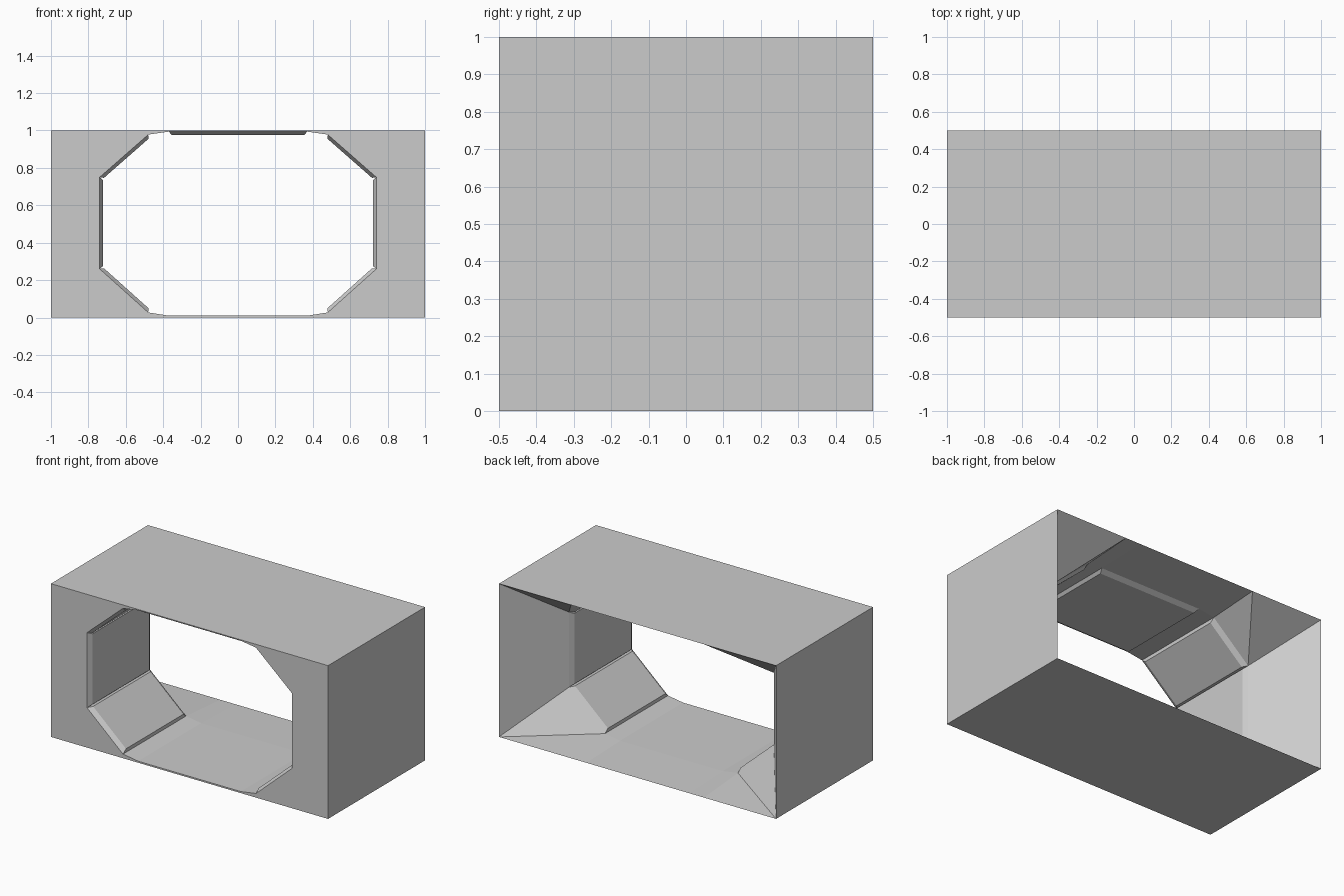
import bpy, bmesh
from mathutils import Vector

if "Cube" in bpy.data.objects:
    bpy.data.objects.remove(bpy.data.objects["Cube"])

FRONT, MID, BACK = -0.5, 0.15, 0.5
# Right half of the tunnel cross-section (x, z), floor centre to ceiling centre
PROFILE = [(0, .01), (.37, .01), (.48, .027), (.74, .26),
           (.74, .75), (.48, .978), (.37, .994), (0, .994)]


def make_object(name, faces):
    """Build the right half from faces given as point lists, mirror it in x."""
    bm = bmesh.new()
    for pts in faces:
        bm.faces.new([bm.verts.new(p) for p in pts])
    bmesh.ops.remove_doubles(bm, verts=bm.verts, dist=1e-5)
    bmesh.ops.recalc_face_normals(bm, faces=bm.faces)
    mesh = bpy.data.meshes.new(name)
    bm.to_mesh(mesh)
    bm.free()
    ob = bpy.data.objects.new(name, mesh)
    bpy.context.collection.objects.link(ob)
    mod = ob.modifiers.new("mirror", 'MIRROR')
    mod.use_clip = True
    return ob


def ring(y):
    return [(x, y, z) for x, z in PROFILE]


# Outer block: bottom, side, top and the front face with its opening
f, m = ring(FRONT), ring(MID)
rect = [(0, 0), (1, 0), (1, 1), (0, 1)]
shell = [[(*a[:1], FRONT, a[1]), (*b[:1], FRONT, b[1]),
          (*b[:1], BACK, b[1]), (*a[:1], BACK, a[1])]
         for a, b in zip(rect, rect[1:])]
shell.append([(x, FRONT, z) for x, z in rect] + f[::-1])

# Straight tunnel
shell += [[f[i], f[i + 1], m[i + 1], m[i]] for i in range(len(f) - 1)]

# Flare from the tunnel to the rectangular back opening
low, high = (1, BACK, 0), (1, BACK, 1)
b0, b1, b2 = [(x, BACK, 0) for x in (0, .37, .48)]
t0, t1, t2 = [(x, BACK, 1) for x in (0, .37, .48)]
shell += [[m[0], m[1], b1, b0], [m[1], m[2], b2, b1], [m[2], low, b2],
          [m[2], m[3], low], [m[3], m[4], high, low],
          [m[4], t2, high], [m[4], m[5], t2],
          [m[5], m[6], t1, t2], [m[6], m[7], t0, t1]]
make_object("corridor_shell", shell)


def panel(name, i, inset_a=.015, inset_b=.015, rise=.018, inset_y=.03):
    """Raised panel with sloped edges on tunnel side i."""
    a, b = Vector(PROFILE[i]), Vector(PROFILE[i + 1])
    d = (b - a).normalized()
    n = Vector((-d.y, d.x)) * rise
    a2, b2 = a + d * inset_a + n, b - d * inset_b + n
    base = [(p.x, y, p.y) for p, y in ((a, FRONT), (b, FRONT), (b, MID), (a, MID))]
    top = [(p.x, y, p.y) for p, y in ((a2, FRONT + inset_y), (b2, FRONT + inset_y),
                                      (b2, MID - inset_y), (a2, MID - inset_y))]
    sides = [[base[k], base[(k + 1) % 4], top[(k + 1) % 4], top[k]]
             for k in range(4) if not (k == 1 and inset_b == 0)]
    make_object(name, [top] + sides)


# Panels on the walls, the slopes and the ceiling
panel("lower_slope_panel", 2)
panel("wall_panel", 3)
panel("upper_slope_panel", 4)
panel("ceiling_panel", 6, inset_b=0)
